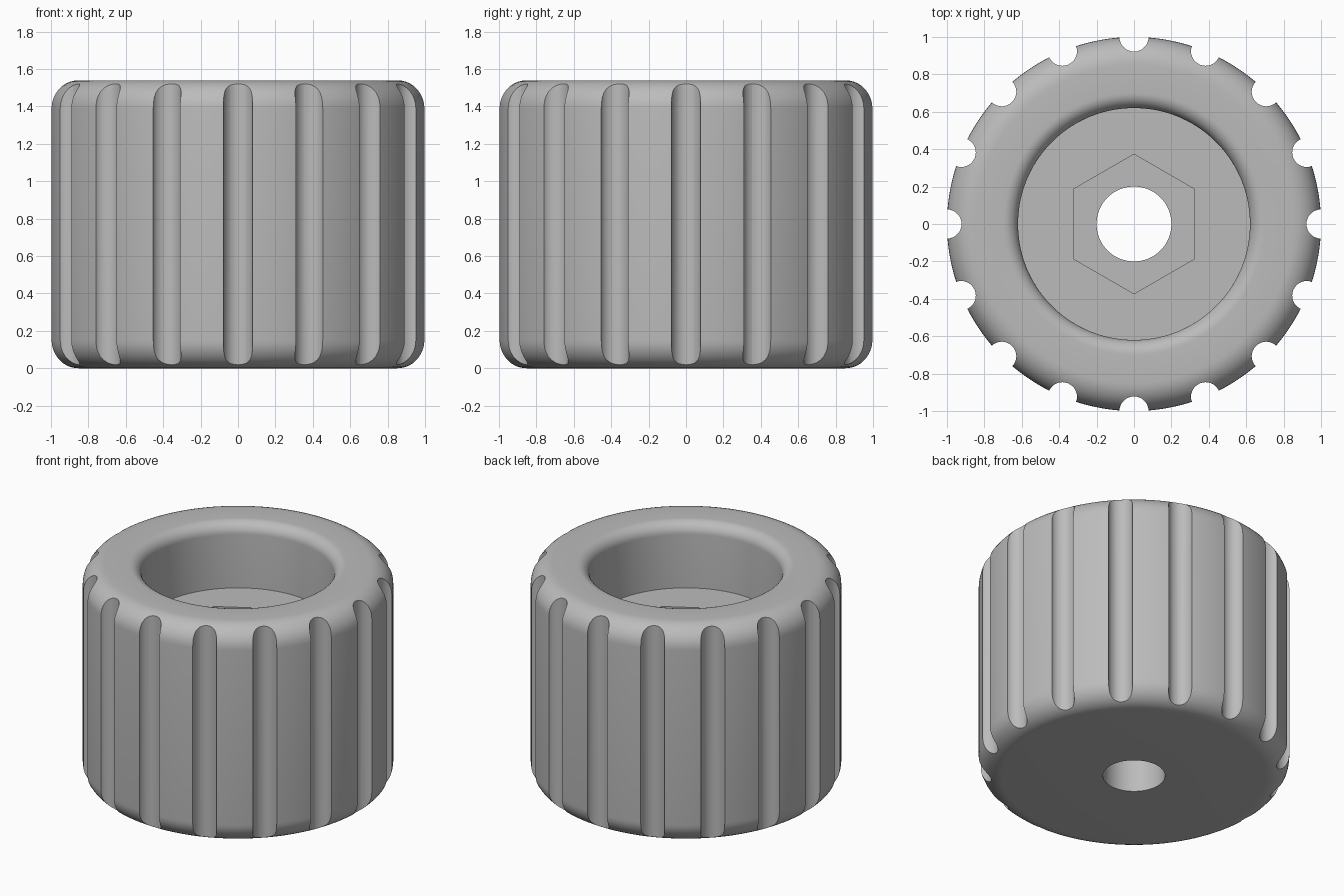
import bpy, bmesh
from math import sin, cos, pi, radians
from mathutils import Matrix, Vector

if "Cube" in bpy.data.objects:
    bpy.data.objects.remove(bpy.data.objects["Cube"])

HEIGHT, RADIUS, FILLET = 1.54, 1.0, 0.15
BORE, LIP, FLOOR = 0.62, 0.08, 1.08
HOLE, HEX, HEX_BOTTOM = 0.2, 0.373, 0.78
GROOVES, GROOVE_RADIUS = 16, 0.078

grey = bpy.data.materials.new("plain grey")
grey.use_nodes = True
grey.diffuse_color = (0.5, 0.5, 0.5, 1)
grey.node_tree.nodes["Principled BSDF"].inputs["Base Color"].default_value = (0.5, 0.5, 0.5, 1)


def arc(r, z, radius, start, end, steps=10):
    """Points of a rounded corner in the profile, angles in degrees."""
    angles = [radians(start + (end - start) * i / steps) for i in range(steps + 1)]
    return [(r + radius * cos(a), z + radius * sin(a)) for a in angles]


def make_object(name, bm):
    bmesh.ops.recalc_face_normals(bm, faces=bm.faces)
    mesh = bpy.data.meshes.new(name)
    bm.to_mesh(mesh)
    bm.free()
    obj = bpy.data.objects.new(name, mesh)
    obj.data.materials.append(grey)
    bpy.context.collection.objects.link(obj)
    return obj


def lathe(name, profile, segments):
    """Closed profile turned around the z axis."""
    bm = bmesh.new()
    rings = [[bm.verts.new((r * cos(2 * pi * s / segments), r * sin(2 * pi * s / segments), z))
              for r, z in profile] for s in range(segments)]
    for s in range(segments):
        a, b = rings[s], rings[(s + 1) % segments]
        for i in range(len(profile)):
            j = (i + 1) % len(profile)
            bm.faces.new((a[i], b[i], b[j], a[j]))
    return make_object(name, bm)


def add_prism(bm, x, y, radius, sides, z0, z1, turn):
    """Upright prism between two heights."""
    bmesh.ops.create_cone(
        bm, cap_ends=True, segments=sides, radius1=radius, radius2=radius, depth=z1 - z0,
        matrix=Matrix.Translation(Vector((x, y, (z0 + z1) / 2))) @ Matrix.Rotation(turn, 4, "Z"))


def cut(target, cutter):
    mod = target.modifiers.new("cut", "BOOLEAN")
    mod.operation, mod.solver, mod.object = "DIFFERENCE", "EXACT", cutter
    bpy.context.view_layer.objects.active = target
    bpy.ops.object.modifier_apply(modifier=mod.name)
    bpy.data.objects.remove(cutter)


# Knob body with rounded edges, wide bore and through hole
profile = [(HOLE, 0)]
profile += arc(RADIUS - FILLET, FILLET, FILLET, -90, 0)
profile += arc(RADIUS - FILLET, HEIGHT - FILLET, FILLET, 0, 90)
profile += arc(BORE + LIP, HEIGHT - LIP, LIP, 90, 180)
profile += [(BORE, FLOOR), (HOLE, FLOOR)]
knob = lathe("knob_body", profile, 144)

# Grip grooves around the rim
bm = bmesh.new()
for i in range(GROOVES):
    a = 2 * pi * i / GROOVES
    add_prism(bm, RADIUS * cos(a), RADIUS * sin(a), GROOVE_RADIUS, 32, -0.1, HEIGHT + 0.1, a)
cut(knob, make_object("groove_cutter", bm))

# Hexagonal nut pocket in the bore floor, corners towards front and back
bm = bmesh.new()
add_prism(bm, 0, 0, HEX, 6, HEX_BOTTOM, FLOOR + 0.1, 0)
corner = max(v.co.y for v in bm.verts)
if corner < HEX * 0.95:
    bmesh.ops.rotate(bm, verts=bm.verts, matrix=Matrix.Rotation(pi / 6, 3, "Z"))
cut(knob, make_object("nut_pocket_cutter", bm))

# Smooth shading with crisp edges
bpy.ops.object.select_all(action="DESELECT")
knob.select_set(True)
bpy.context.view_layer.objects.active = knob
bpy.ops.object.shade_smooth_by_angle(angle=radians(30))
